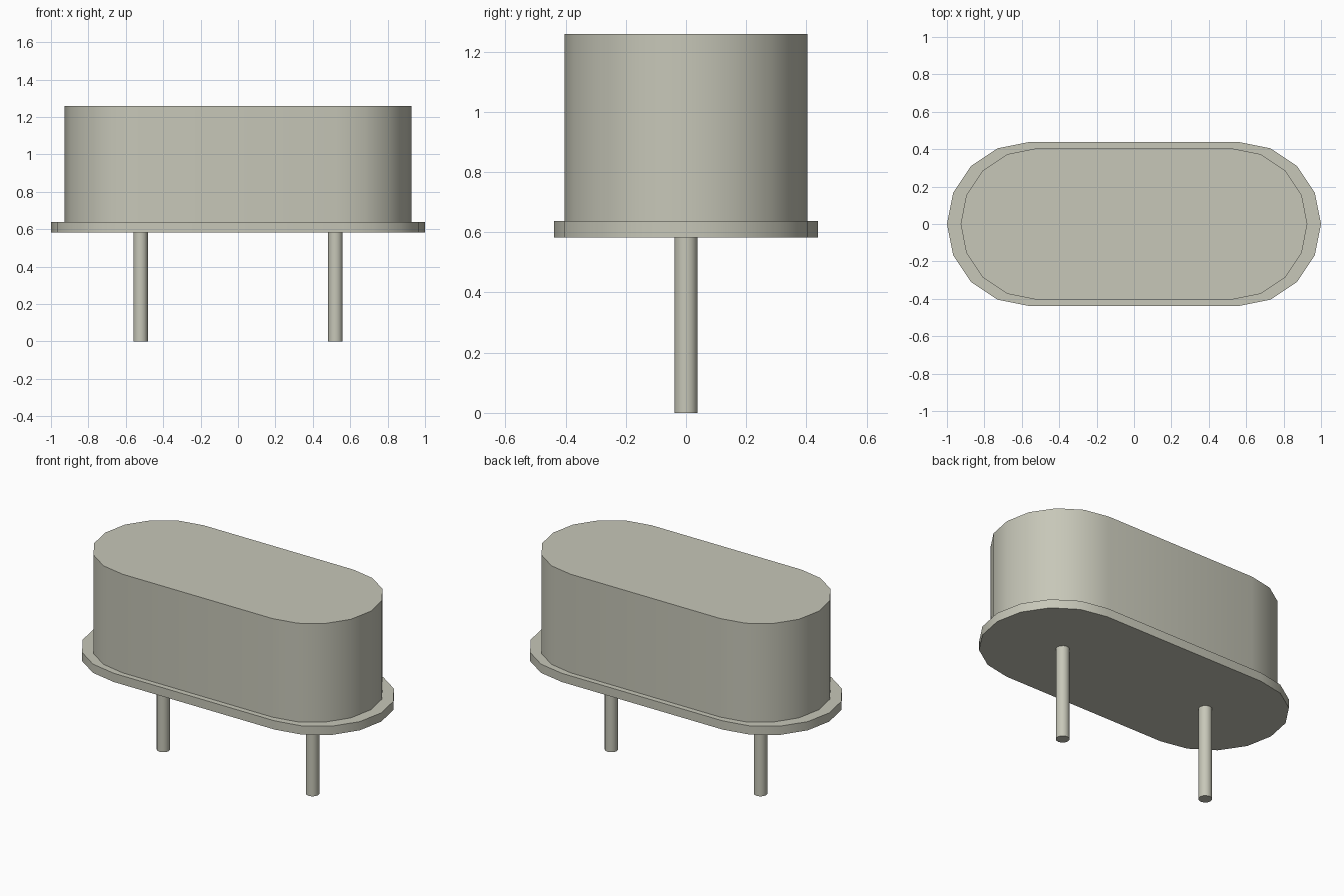
import bpy, bmesh, math

if "Cube" in bpy.data.objects:
    bpy.data.objects.remove(bpy.data.objects["Cube"], do_unlink=True)

# Single warm grey metal
metal = bpy.data.materials.new("warm_grey_metal")
metal.use_nodes = True
colour = (0.57, 0.57, 0.48, 1.0)
metal.diffuse_color = colour
metal.node_tree.nodes["Principled BSDF"].inputs["Base Color"].default_value = colour


def stadium(half_length, radius, steps):
    """Outline of two half circles joined by straight sides."""
    pts = []
    for centre, start in ((half_length, -math.pi / 2), (-half_length, math.pi / 2)):
        for i in range(steps + 1):
            a = start + math.pi * i / steps
            pts.append((centre + radius * math.cos(a), radius * math.sin(a)))
    return pts


def circle(x, radius, sides):
    return [(x + radius * math.cos(2 * math.pi * i / sides),
             radius * math.sin(2 * math.pi * i / sides)) for i in range(sides)]


def prism(name, outline, z0, z1):
    """Closed upright prism with smooth walls and sharp rims."""
    bm = bmesh.new()
    base = bm.faces.new([bm.verts.new((x, y, z0)) for x, y in outline])
    top = bmesh.ops.extrude_face_region(bm, geom=[base], use_keep_orig=True)["geom"]
    bmesh.ops.translate(bm, vec=(0, 0, z1 - z0),
                        verts=[g for g in top if isinstance(g, bmesh.types.BMVert)])
    bmesh.ops.recalc_face_normals(bm, faces=bm.faces)
    mesh = bpy.data.meshes.new(name)
    bm.to_mesh(mesh)
    bm.free()
    mesh.materials.append(metal)
    obj = bpy.data.objects.new(name, mesh)
    bpy.context.collection.objects.link(obj)
    bpy.ops.object.select_all(action='DESELECT')
    obj.select_set(True)
    bpy.context.view_layer.objects.active = obj
    bpy.ops.object.shade_smooth_by_angle(angle=math.radians(40))
    return obj


# Flange and can
prism("base_flange", stadium(0.562, 0.438, 8), 0.582, 0.637)
prism("can_body", stadium(0.523, 0.404, 8), 0.637, 1.259)

# Wire leads
for side, x in (("left", 0.521), ("right", -0.521)):
    prism(side + "_lead", circle(x, 0.039, 12), 0.0, 0.582)
